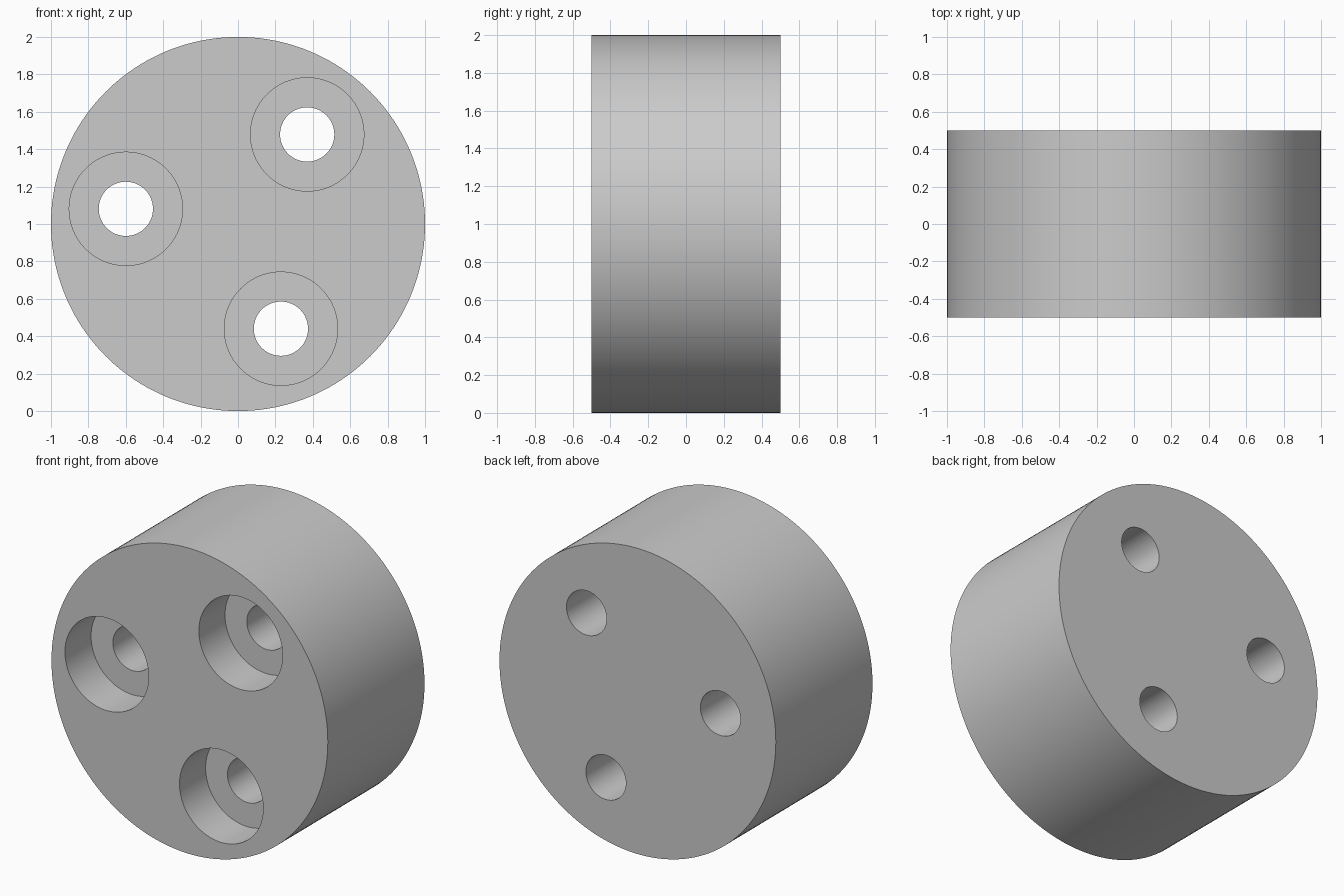
import bpy
from math import cos, sin, radians, pi

if "Cube" in bpy.data.objects:
    bpy.data.objects.remove(bpy.data.objects["Cube"], do_unlink=True)

GREY = (0.6, 0.6, 0.6, 1)
grey = bpy.data.materials.new("plain grey")
grey.use_nodes = True
grey.diffuse_color = GREY
grey.node_tree.nodes["Principled BSDF"].inputs["Base Color"].default_value = GREY


def cylinder(name, radius, y_front, y_back, x=0, z=1, sides=96):
    """Cylinder lying along y between two depths."""
    bpy.ops.mesh.primitive_cylinder_add(
        vertices=sides, radius=radius, depth=y_back - y_front,
        location=(x, (y_front + y_back) / 2, z), rotation=(pi / 2, 0, 0))
    obj = bpy.context.object
    obj.name = name
    obj.data.materials.append(grey)
    return obj


def cut(target, cutter):
    """Subtract the cutter, then discard it."""
    cutter.hide_render = True
    mod = target.modifiers.new("bore", 'BOOLEAN')
    mod.operation = 'DIFFERENCE'
    mod.solver = 'EXACT'
    mod.object = cutter
    bpy.context.view_layer.objects.active = target
    bpy.ops.object.modifier_apply(modifier=mod.name)
    bpy.data.objects.remove(cutter, do_unlink=True)


# Solid round body
body = cylinder("round_body", 1, -0.5, 0.5, sides=160)

# Three counterbored through holes, evenly spaced around the axis
for angle in (52.3, 172.3, 292.3):
    x = 0.605 * cos(radians(angle))
    z = 1 + 0.605 * sin(radians(angle))
    cut(body, cylinder("counterbore_cutter", 0.303, -0.7, -0.23, x, z))
    cut(body, cylinder("hole_cutter", 0.145, -0.6, 0.7, x, z, 64))

# Smooth walls with crisp rims
bpy.ops.object.select_all(action='DESELECT')
body.select_set(True)
bpy.context.view_layer.objects.active = body
bpy.ops.object.shade_smooth_by_angle(angle=radians(30))
